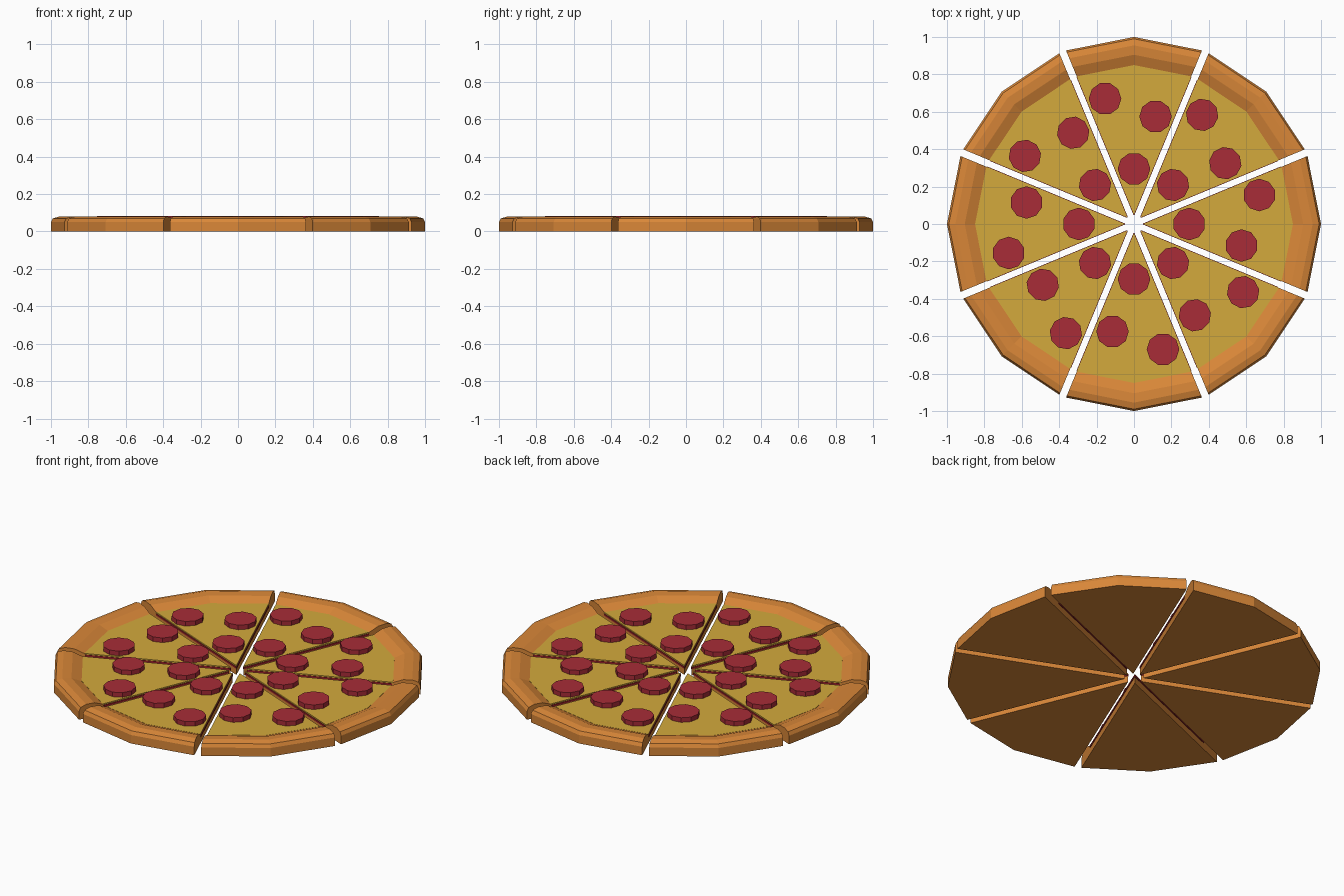
import bpy, bmesh, math
from mathutils import Matrix, Vector

if "Cube" in bpy.data.objects:
    bpy.data.objects.remove(bpy.data.objects["Cube"])

HALF = math.pi / 8      # half the angle of a slice
SHIFT = 0.05            # each slice is pulled out from the middle


def material(name, rgb):
    m = bpy.data.materials.new(name)
    m.diffuse_color = [(c / 255 / 12.92 if c < 11 else ((c / 255 + 0.055) / 1.055) ** 2.4) for c in rgb] + [1]
    m.use_nodes = True
    m.node_tree.nodes["Principled BSDF"].inputs["Base Color"].default_value = m.diffuse_color
    return m


CRUST = material("baked crust", (217, 135, 56))
CHEESE = material("cheese", (212, 170, 60))
SAUCE = material("tomato sauce", (150, 32, 40))
MEAT = material("pepperoni", (168, 44, 55))


def finish(bm, name, mat, turn):
    bmesh.ops.recalc_face_normals(bm, faces=bm.faces)
    bm.transform(Matrix.Rotation(turn, 4, 'Z') @ Matrix.Translation((SHIFT, 0, 0)))
    me = bpy.data.meshes.new(name)
    bm.to_mesh(me)
    bm.free()
    me.materials.append(mat)
    ob = bpy.data.objects.new(name, me)
    bpy.context.collection.objects.link(ob)


def wedge(name, profile, mat, turn, widen=0.0):
    """Sweep an (r, z) outline through the slice angle in two flat segments."""
    bm = bmesh.new()
    rings = []
    for a in (-HALF, 0, HALF):
        out = Vector((math.sin(a), -math.cos(a), 0)) * (widen if a > 0 else -widen if a < 0 else 0)
        out = Vector((-out.x, -out.y, 0))
        rings.append([bm.verts.new(Vector((r * math.cos(a), r * math.sin(a), z)) + out) for r, z in profile])
    n = len(profile)
    for r0, r1 in zip(rings, rings[1:]):
        for i in range(n):
            j = (i + 1) % n
            bm.faces.new((r0[i], r0[j], r1[j], r1[i]))
    bm.faces.new(rings[0])
    bm.faces.new(rings[-1])
    bmesh.ops.remove_doubles(bm, verts=bm.verts, dist=1e-5)
    finish(bm, name, mat, turn)


def disc(name, x, y, turn):
    bm = bmesh.new()
    bmesh.ops.create_cone(bm, cap_ends=True, segments=10, radius1=0.087, radius2=0.087, depth=0.034,
                          matrix=Matrix.Translation((x, y, 0.066)))
    finish(bm, name, MEAT, turn)


# dough base with raised rim, sauce and cheese layers
dough = [(0, 0), (0.95, 0), (0.95, 0.05), (0.94, 0.07), (0.905, 0.08),
         (0.855, 0.077), (0.80, 0.055), (0.79, 0.04), (0, 0.04)]
sauce = [(0, 0.038), (0.795, 0.038), (0.795, 0.049), (0, 0.049)]
cheese = [(0, 0.049), (0.80, 0.049), (0.80, 0.056), (0, 0.056)]
# pepperoni places within a slice that points along +x
toppings = [(0.245, 0), (0.62, 0.155), (0.525, -0.115)]

for k in range(8):
    t = k * math.pi / 4
    wedge(f"crust_{k + 1}", dough, CRUST, t)
    wedge(f"sauce_{k + 1}", sauce, SAUCE, t, 0.003)
    wedge(f"cheese_{k + 1}", cheese, CHEESE, t)
    for i, (x, y) in enumerate(toppings):
        disc(f"pepperoni_{k + 1}_{i + 1}", x, y, t)
